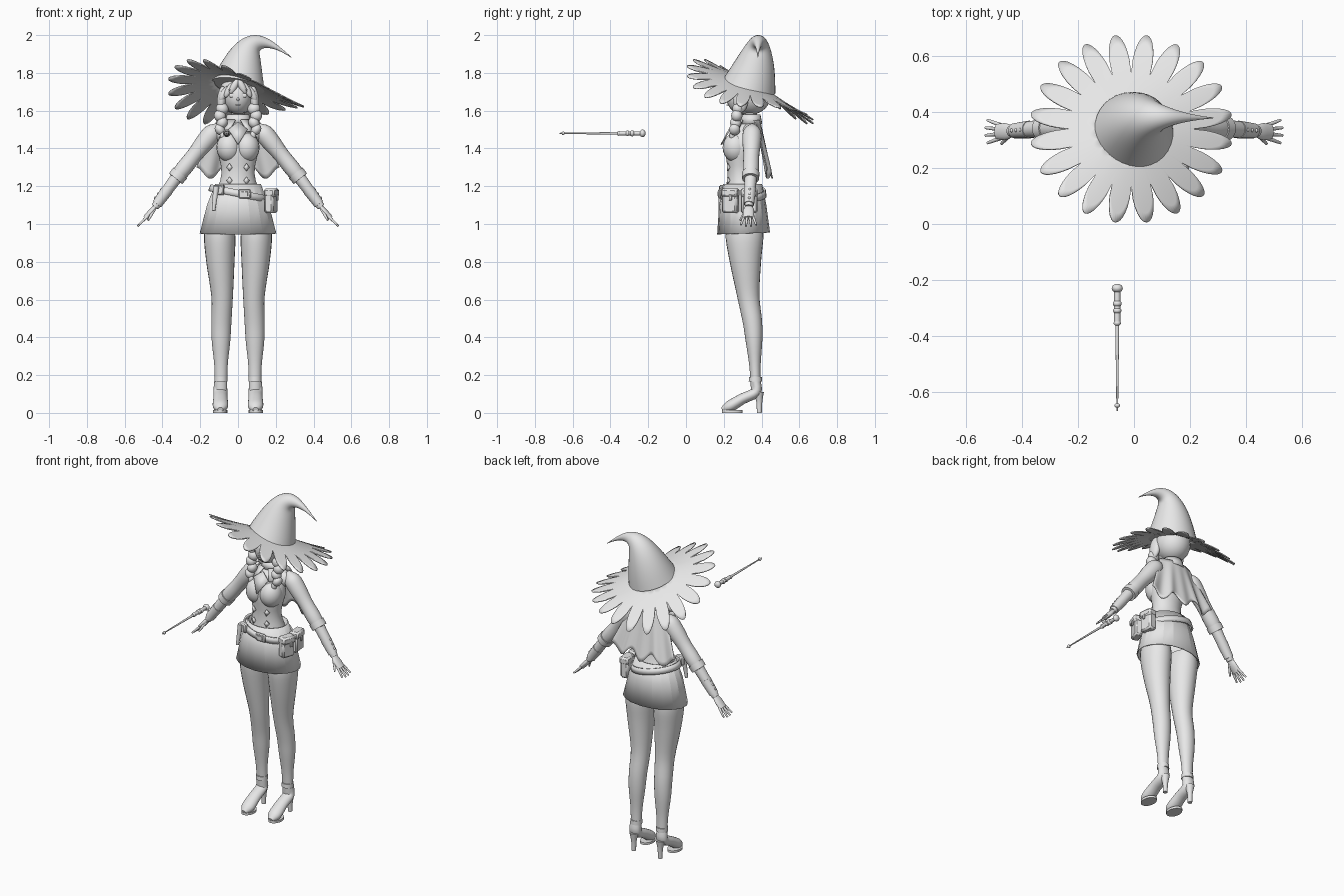
import bpy, bmesh, math
from mathutils import Vector, Matrix

if "Cube" in bpy.data.objects:
    bpy.data.objects.remove(bpy.data.objects["Cube"])

GREY = (.8, .8, .8, 1)
clay = bpy.data.materials.new("plain grey")
clay.use_nodes = True
clay.diffuse_color = GREY
clay.node_tree.nodes["Principled BSDF"].inputs["Base Color"].default_value = GREY
ACROSS, FORWARD = Vector((1, 0, 0)), Vector((0, 1, 0))


def finish(name, bm, angle=50, thick=0, bevel=0, mirror=False):
    bmesh.ops.recalc_face_normals(bm, faces=bm.faces)
    mesh = bpy.data.meshes.new(name)
    bm.to_mesh(mesh)
    bm.free()
    mesh.materials.append(clay)
    part = bpy.data.objects.new(name, mesh)
    bpy.context.collection.objects.link(part)
    bpy.ops.object.select_all(action="DESELECT")
    part.select_set(True)
    bpy.context.view_layer.objects.active = part
    bpy.ops.object.shade_smooth_by_angle(angle=math.radians(angle))
    if thick:
        solidify = part.modifiers.new("thickness", "SOLIDIFY")
        solidify.thickness = thick
        solidify.offset = 0
    if bevel:
        part.modifiers.new("bevel", "BEVEL").width = bevel
    if mirror:
        part.modifiers.new("other side", "MIRROR")


def surface(name, columns, rows, point, closed=False, caps=False, **options):
    """Grid of quads through point(column, row); closed joins the last column to the first."""
    bm = bmesh.new()
    grid = [[bm.verts.new(point(i, j)) for i in range(columns)] for j in range(rows)]
    for low, high in zip(grid, grid[1:]):
        for i in range(columns if closed else columns - 1):
            k = (i + 1) % columns
            bm.faces.new((low[i], low[k], high[k], high[i]))
    if caps:
        bm.faces.new(grid[0])
        bm.faces.new(grid[-1])
    finish(name, bm, **options)


def smooth_path(path, steps):
    """Catmull-Rom points through a path whose items carry x, y, z and radius."""
    knots = [Vector(p) for p in path]
    knots = [knots[0]] + knots + [knots[-1]]
    points = []
    for a, b, c, d in zip(knots, knots[1:], knots[2:], knots[3:]):
        for s in range(steps):
            t = s / steps
            leave, arrive = (c - a) / 2, (d - b) / 2
            ease = t * t * (3 - 2 * t)
            points.append(b.lerp(c, ease) + leave * t * (1 - t) ** 2 - arrive * t * t * (1 - t))
    return points + [knots[-1]]


def tube(name, path, aspect=1, aspect_end=None, sides=20, ref=FORWARD, steps=4, caps=True, **options):
    """Elliptical loft; radius lies along ref, radius * aspect the other way."""
    points = smooth_path(path, steps)
    last = len(points) - 1
    change = aspect_end - aspect if aspect_end else 0

    def point(i, j):
        ahead, behind = points[min(j + 1, last)], points[max(j - 1, 0)]
        tangent = (ahead.to_3d() - behind.to_3d()).normalized()
        u = (ref - tangent * ref.dot(tangent)).normalized()
        v = tangent.cross(u) * (aspect + change * j / last)
        turn = math.tau * i / sides
        return points[j].to_3d() + (u * math.cos(turn) + v * math.sin(turn)) * points[j].w
    surface(name, sides, last + 1, point, True, caps, **options)


def placed(centre, size, turn, axis):
    return Matrix.Translation(centre) @ Matrix.Rotation(turn, 4, axis) @ Matrix.Diagonal((*size, 1))


def ball(name, centre, radii, turn=0, **options):
    bm = bmesh.new()
    bmesh.ops.create_uvsphere(bm, u_segments=20, v_segments=12, radius=1,
                              matrix=placed(centre, radii, turn, "Y"))
    finish(name, bm, **options)


def box(name, centre, size, turn=0, bevel=.006):
    bm = bmesh.new()
    bmesh.ops.create_cube(bm, size=1, matrix=placed(centre, size, turn, "Z"))
    finish(name, bm, angle=30, bevel=bevel)


def plate(name, *corners, **options):
    bm = bmesh.new()
    bm.faces.new([bm.verts.new(corner) for corner in corners])
    finish(name, bm, thick=.008, **options)


# Hat crown: a cone swept along a curve that bends over to the left
root, rise, bend, tip = (Vector(p) for p in ((0, .335, 1.73), (.04, .4, 1.95), (.08, .38, 2.05), (.31, .38, 1.86)))
crown_path = []
for step in range(25):
    t = step / 25
    middle = rise.lerp(bend, t)
    centre = root.lerp(rise, t).lerp(middle, t).lerp(middle.lerp(bend.lerp(tip, t), t), t)
    crown_path.append((*centre, .143 * (1 - t) ** 1.4))
tube("hat_crown", crown_path, sides=32, steps=1)

# Hat brim: a warped disc, raised in front, cut into rounded petals
PETALS, PETAL_COLUMNS, BRIM_ROWS = 20, 14, 8


def brim_point(column, row):
    turn = math.tau * column / (PETALS * PETAL_COLUMNS)
    lobe = abs(math.sin(math.pi * column / PETAL_COLUMNS)) ** .7
    inner, outer = .32, .6 + .41 * lobe
    reach = inner + (outer - inner) * row / (BRIM_ROWS - 1)
    x, y = .36 * reach * math.cos(turn), .335 * reach * math.sin(turn)
    droop = .09 * (reach - .4)
    return Vector((x - .01, y + .34, 1.73 - .15 * x - .4 * y + x * y - droop))


surface("hat_brim", PETALS * PETAL_COLUMNS, BRIM_ROWS, brim_point, closed=True, thick=.006)

# Head and hair
ball("face", (0, .3, 1.675), (.075, .088, .095))
ball("nose", (0, .212, 1.66), (.007, .008, .01))
ball("mouth", (0, .22, 1.63), (.014, .006, .004))
ball("hair", (0, .345, 1.685), (.1, .105, .105))
ball("eyes", (.032, .223, 1.68), (.016, .005, .011), mirror=True)
ball("brows", (.034, .223, 1.71), (.018, .006, .003), mirror=True)
for lock in range(3):
    ball("fringe", (.02 + .027 * lock, .228 + .016 * lock, 1.73 - .02 * lock),
         (.018, .016, .045), turn=-.5, mirror=True)
ball("side_locks", (.086, .29, 1.66), (.025, .04, .07), turn=-.1, mirror=True)
for knot in range(4):
    lean = 1 if knot % 2 else -1
    ball("braids", (.09 + .006 * lean, .275 - .006 * knot, 1.61 - .037 * knot),
         (.034 - .003 * knot, .03, .032), turn=lean * .6, mirror=True)
ball("braid_ends", (.08, .245, 1.47), (.016, .016, .024), mirror=True)

# Torso, neck and collar
tube("torso", [(0, .3, 1.14, .1), (0, .29, 1.27, .07), (0, .3, 1.42, .088), (0, .34, 1.52, .05)],
     aspect=1.25, sides=32)
ball("shoulders", (0, .345, 1.48), (.15, .055, .06))
tube("neck", [(0, .345, 1.5, .05), (0, .345, 1.56, .035), (0, .335, 1.64, .033)])
tube("collar", [(0, .345, 1.53, .055), (0, .345, 1.58, .045)], aspect=1.2, steps=1, caps=False, thick=.008)
ball("bust", (.048, .262, 1.405), (.066, .068, .078), mirror=True)
plate("necktie", (0, .25, 1.54), (-.05, .23, 1.5), (0, .187, 1.42), (.05, .23, 1.5))
plate("lapels", (.015, .28, 1.55), (.06, .3, 1.55), (.085, .27, 1.49), (.045, .24, 1.49), mirror=True)
for height in (1.23, 1.3):
    plate("studs", (.045, .22, height - .02), (.06, .23, height), (.045, .22, height + .02),
          (.03, .22, height), mirror=True)


# Short cape hanging from the shoulders with a scalloped hem
def cape_point(column, row):
    side, drop = column / 20 - 1, row / 12
    hem = .28 + .03 * math.cos(3 * math.pi * side)
    fold = .008 * math.cos(4 * math.pi * side)
    return Vector((side * .11 * (1 + drop), .39 + (.06 + fold) * drop - .03 * side * side, 1.55 - hem * drop))


surface("cape", 41, 13, cape_point, thick=.006)

# Skirt of flat panels, belt and the things hung on it
tube("skirt", [(0, .3, 1.21, .1), (0, .3, 1.1, .122), (0, .305, .95, .137)],
     aspect=1.2, aspect_end=1.48, sides=18, steps=1, caps=False, angle=15, thick=.006)
tube("belt", [(-.004, .3, 1.145, .122), (.003, .3, 1.18, .117)],
     aspect=1.25, sides=32, steps=1, caps=False, thick=.01)
box("buckle", (.035, .178, 1.16), (.065, .016, .05))
box("buckle_centre", (.035, .17, 1.16), (.035, .008, .025), bevel=.002)
for depth, turn in ((.235, -.35), (.335, .1)):
    box("pouch", (.175, depth, 1.115), (.05, .085, .115), turn, bevel=.01)
    box("pouch_flap", (.178, depth, 1.165), (.06, .09, .045), turn, bevel=.01)
    box("pouch_clasp", (.209, depth, 1.14), (.008, .016, .03), turn, bevel=.002)
box("small_pouch", (-.1, .2, 1.18), (.055, .03, .055), turn=-.4)
tube("holster", [(-.115, .19, 1.2, .016), (-.13, .18, 1.07, .009)], steps=1)

# Arms: full sleeve, turned cuff, forearm and laced wrist guard
shoulder, elbow, wrist = Vector((.13, .35, 1.49)), Vector((.33, .342, 1.24)), Vector((.44, .333, 1.09))
tube("sleeves", [(*shoulder.lerp(elbow, t), radius) for t, radius in
                 ((-.15, .01), (0, .046), (.2, .05), (.5, .042), (.8, .043), (1, .036))], mirror=True)
tube("cuffs", [(*shoulder.lerp(elbow, t), .055 - .01 * t) for t in (.88, .94, 1)], mirror=True)
tube("forearms", [(*elbow, .032), (*elbow.lerp(wrist, .5), .029), (*wrist, .021)], mirror=True)
tube("wrist_guards", [(*elbow.lerp(wrist, t), .036 - .01 * t) for t in (.4, .9)], steps=1, mirror=True)
for t in (.5, .65, .8):
    ball("guard_studs", elbow.lerp(wrist, t) + Vector((.02, 0, .018)), (.007, .007, .007), mirror=True)
ball("sleeve_badges", (.2, .35, 1.42), (.048, .03, .03), turn=.9, mirror=True)

# Hands
tube("palms", [(*wrist, .022), (.46, .331, 1.065, .03), (.49, .331, 1.032, .028)], aspect=.5, mirror=True)
for finger in (-1.5, -.5, .5, 1.5):
    length, spread = .055 - .007 * abs(finger), .016 * finger
    tube("fingers", [(.48, .331 + spread, 1.04, .008), (.48 + length, .331 + 1.7 * spread, 1.04 - length, .005)],
         sides=10, mirror=True)
tube("thumbs", [(.445, .32, 1.075, .01), (.475, .287, 1.02, .005)], sides=10, ref=ACROSS, mirror=True)

# Legs
tube("legs", [(.098, .31, 1, .095), (.097, .31, .93, .1), (.093, .315, .8, .083), (.084, .33, .62, .059),
              (.088, .352, .48, .051), (.09, .36, .38, .044), (.09, .365, .25, .03), (.09, .37, .12, .026)],
     aspect=.76, aspect_end=1.25, sides=24, mirror=True)

# High-heeled shoes
tube("ankle_straps", [(.09, .367, .165, .035), (.09, .367, .19, .034)], steps=1, mirror=True)
tube("shoes", [(.093, y, z, radius) for y, z, radius in
               ((.37, .165, .034), (.37, .11, .037), (.3, .075, .038), (.23, .034, .04), (.19, .018, .015))],
     aspect=.75, ref=ACROSS, mirror=True)
tube("heels", [(.092, .385, .11, .028), (.092, .388, .06, .016), (.092, .388, 0, .013)], mirror=True)
tube("soles", [(.095, .245, 0, .055), (.095, .245, .014, .055)], aspect=.7, steps=1, mirror=True)

# Wand floating in front: thin shaft, turned handle and knobs
wand = Vector((-.06, 0, 1.48))
tube("wand_shaft", [(*(wand - FORWARD * y), radius) for y, radius in ((.67, .003), (.36, .007))], ref=ACROSS)
tube("wand_handle", [(*(wand - FORWARD * y), .011) for y in (.36, .23)], ref=ACROSS)
for y, radius in ((.23, .02), (.285, .016), (.31, .015), (.355, .013), (.65, .01)):
    ball("wand_knob", wand - FORWARD * y, (radius, radius * .8, radius))
